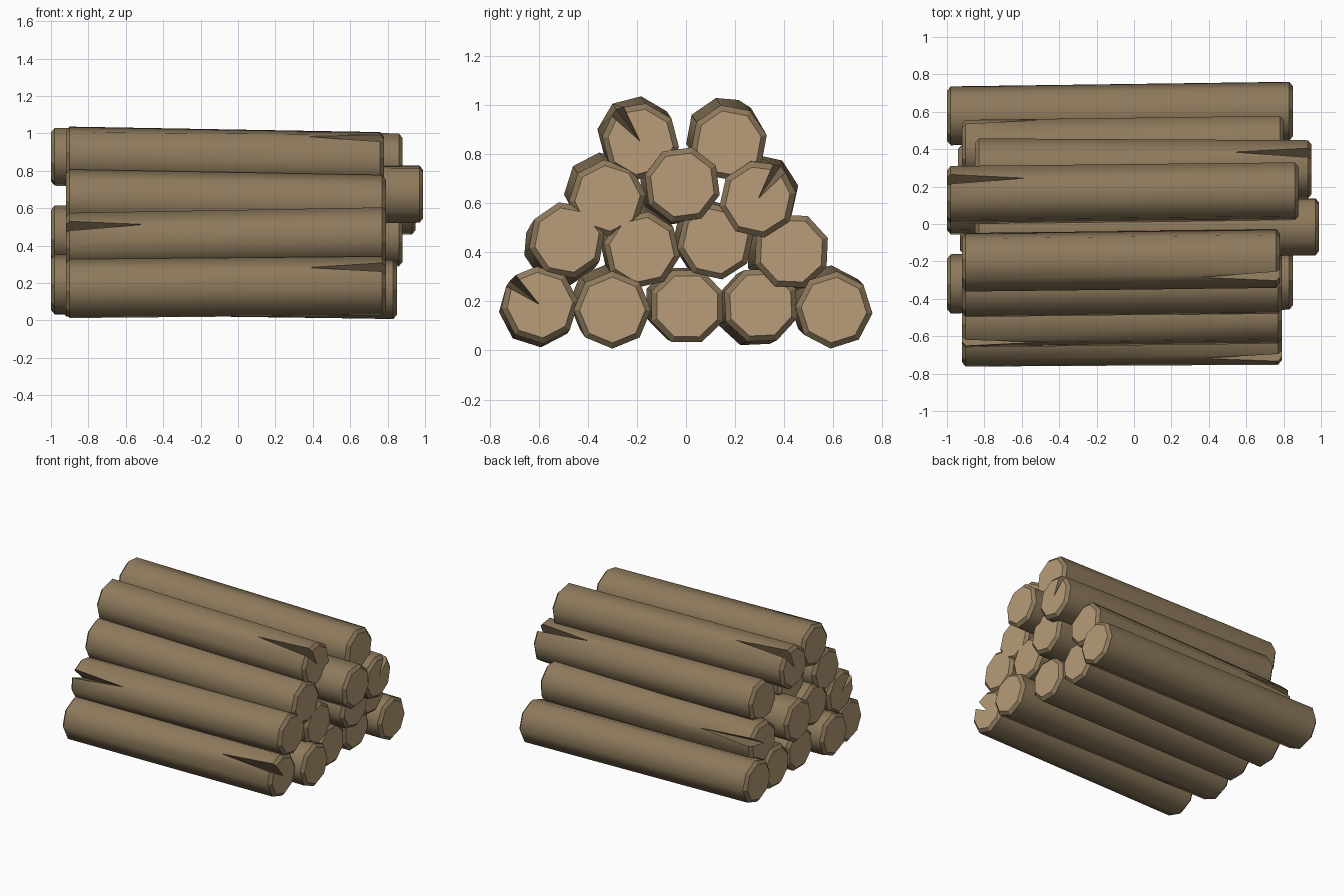
import bpy, bmesh, math
from mathutils import Vector

if "Cube" in bpy.data.objects:
    bpy.data.objects.remove(bpy.data.objects["Cube"])

def material(name, rgb):
    m = bpy.data.materials.new(name)
    m.diffuse_color = (*rgb, 1)
    m.use_nodes = True
    m.node_tree.nodes["Principled BSDF"].inputs["Base Color"].default_value = m.diffuse_color
    return m

BARK = material("bark brown", (0.27, 0.195, 0.107))
WOOD = material("cut wood tan", (0.48, 0.335, 0.19))
SIDES, RADIUS = 8, 0.158
CHAMFER_R, CHAMFER_X = 0.024, 0.02
CRACK_LEN, CRACK_HALF = 0.42, 0.19


def make_log(name, x0, x1, y, z, dy, dz, turn, crack_end):
    """Octagonal log; (y, z) is the centre at +x, (dy, dz) the drift at -x.
    crack_end is +1, -1 or 0 and the crack opens at angle turn (degrees)."""
    bm = bmesh.new()
    base = math.radians(turn)

    def point(x, r, a):
        t = (x1 - x) / (x1 - x0)
        return bm.verts.new((x, y + dy * t + r * math.cos(a), z + dz * t + r * math.sin(a)))

    def ring(x, r, split):
        vs = [point(x, r, base + math.tau * k / SIDES) for k in range(1, SIDES)]
        if split:
            return [point(x, r, base + CRACK_HALF)] + vs + [point(x, r, base - CRACK_HALF)]
        first = point(x, r, base)
        return [first] + vs + [first]

    def end(x, inward, split):
        body = ring(x + inward * CHAMFER_X, RADIUS, split)
        rim = ring(x, RADIUS - CHAMFER_R, split)
        for k in range(SIDES):
            bm.faces.new((body[k], body[k + 1], rim[k + 1], rim[k]))
        apex = None
        if split:
            # wedge-shaped drying crack
            tip = point(x, 0.005, base)
            apex = point(x + inward * CRACK_LEN, RADIUS, base)
            for b, r in ((body[0], rim[0]), (body[-1], rim[-1])):
                bm.faces.new((apex, b, r, tip))
            # cap fanned from the crack tip
            caps = [bm.faces.new((tip, rim[k], rim[k + 1])) for k in range(SIDES)]
        else:
            caps = [bm.faces.new(rim[:-1])]
        for f in caps:
            f.material_index = 1
        return body, apex

    a, apex_a = end(x0, 1, crack_end < 0)
    b, apex_b = end(x1, -1, crack_end > 0)
    apex = [v for v in (apex_a, apex_b) if v]
    # barrel, smooth shaded
    for k in range(SIDES):
        vs = [a[k], a[k + 1]]
        if k == SIDES - 1:
            vs += apex
        vs += [b[k + 1], b[k]]
        if k == 0:
            vs += apex
        bm.faces.new(vs).smooth = True
    bmesh.ops.recalc_face_normals(bm, faces=bm.faces)
    me = bpy.data.meshes.new(name)
    bm.to_mesh(me)
    bm.free()
    me.materials.append(BARK)
    me.materials.append(WOOD)
    bpy.context.collection.objects.link(bpy.data.objects.new(name, me))


# x start, x end, y, z, drift y, drift z, turn, crack end
ROWS = {
    "bottom_log": [
        (-0.92, 0.79, -0.595, 0.185, -0.01, -0.015, 140, 1),
        (-1.00, 0.85, -0.300, 0.165, -0.02, 0.03, 90, 0),
        (-0.93, 0.77, 0.005, 0.180, -0.02, 0.01, 112, 0),
        (-0.94, 0.76, 0.305, 0.185, -0.03, -0.015, 70, 0),
        (-1.00, 0.85, 0.603, 0.165, -0.025, 0.025, 85, 0)],
    "second_row_log": [
        (-0.92, 0.79, -0.485, 0.450, -0.02, -0.03, 147, -1),
        (-0.92, 0.79, -0.180, 0.410, -0.02, 0.03, 80, 0),
        (-1.00, 0.88, 0.120, 0.445, -0.02, 0.015, 100, 0),
        (-0.92, 0.80, 0.430, 0.405, -0.03, -0.015, 20, -1)],
    "third_row_log": [
        (-0.92, 0.79, -0.320, 0.620, -0.02, 0.03, 95, 0),
        (-0.85, 0.99, -0.015, 0.675, -0.02, -0.01, 75, 0),
        (-0.85, 0.95, 0.292, 0.615, 0.01, 0.03, 55, 1)],
    "top_log": [
        (-0.92, 0.78, -0.185, 0.850, -0.02, 0.03, 127, 1),
        (-1.00, 0.88, 0.175, 0.845, -0.02, 0.03, 57, -1)],
}
for row, logs in ROWS.items():
    for i, spec in enumerate(logs, 1):
        make_log(f"{row}_{i}", *spec)
